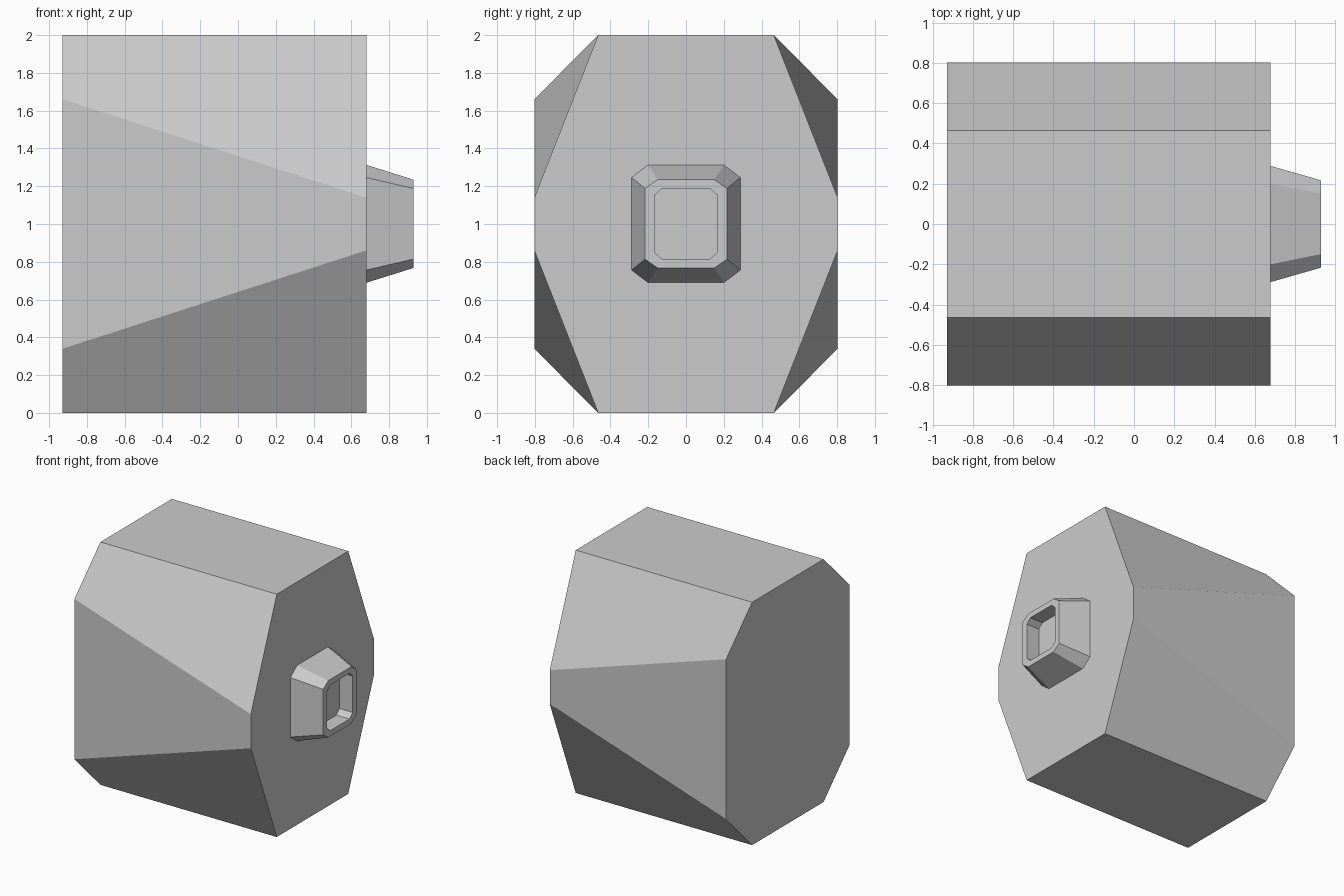
import bpy, bmesh

if "Cube" in bpy.data.objects:
    bpy.data.objects.remove(bpy.data.objects["Cube"])


def octagon(x, y_flat, y_max, z_flat, z_max, zc=1.0):
    # Chamfered rectangle in the YZ plane, given by half sizes
    quarter = [(y_max, z_flat), (y_flat, z_max)]
    pts = quarter + [(-y, z) for y, z in reversed(quarter)]
    pts += [(-y, -z) for y, z in pts]
    return [(x, y, zc + z) for y, z in pts]


def loft(name, rings):
    # Skin successive rings with quads and cap both ends
    bm = bmesh.new()
    loops = [[bm.verts.new(p) for p in ring] for ring in rings]
    for a, b in zip(loops, loops[1:]):
        for i in range(len(a)):
            j = (i + 1) % len(a)
            quad = [a[i], a[j], b[j], b[i]]
            if i % 4 == 0:  # mirror the split of the twisted chamfers
                quad = quad[1:] + quad[:1]
            bm.faces.new(quad)
    bm.faces.new(loops[0])
    bm.faces.new(loops[-1])
    bmesh.ops.recalc_face_normals(bm, faces=bm.faces[:])
    mesh = bpy.data.meshes.new(name)
    bm.to_mesh(mesh)
    bm.free()
    obj = bpy.data.objects.new(name, mesh)
    bpy.context.collection.objects.link(obj)
    return obj


BACK, FACE, TIP = -0.928, 0.679, 0.928

# Main block: small chamfers at the back growing towards the front
loft("body", [
    octagon(BACK, 0.465, 0.803, 0.66, 1.0),
    octagon(FACE, 0.465, 0.803, 0.14, 1.0),
])

# Tapered nozzle with a shallow recessed opening
loft("nozzle", [
    octagon(FACE, 0.20, 0.288, 0.245, 0.312, 1.001),
    octagon(TIP, 0.15, 0.217, 0.187, 0.234, 1.001),
    octagon(TIP, 0.125, 0.167, 0.15, 0.188, 1.001),
    octagon(TIP - 0.12, 0.125, 0.167, 0.15, 0.188, 1.001),
])
